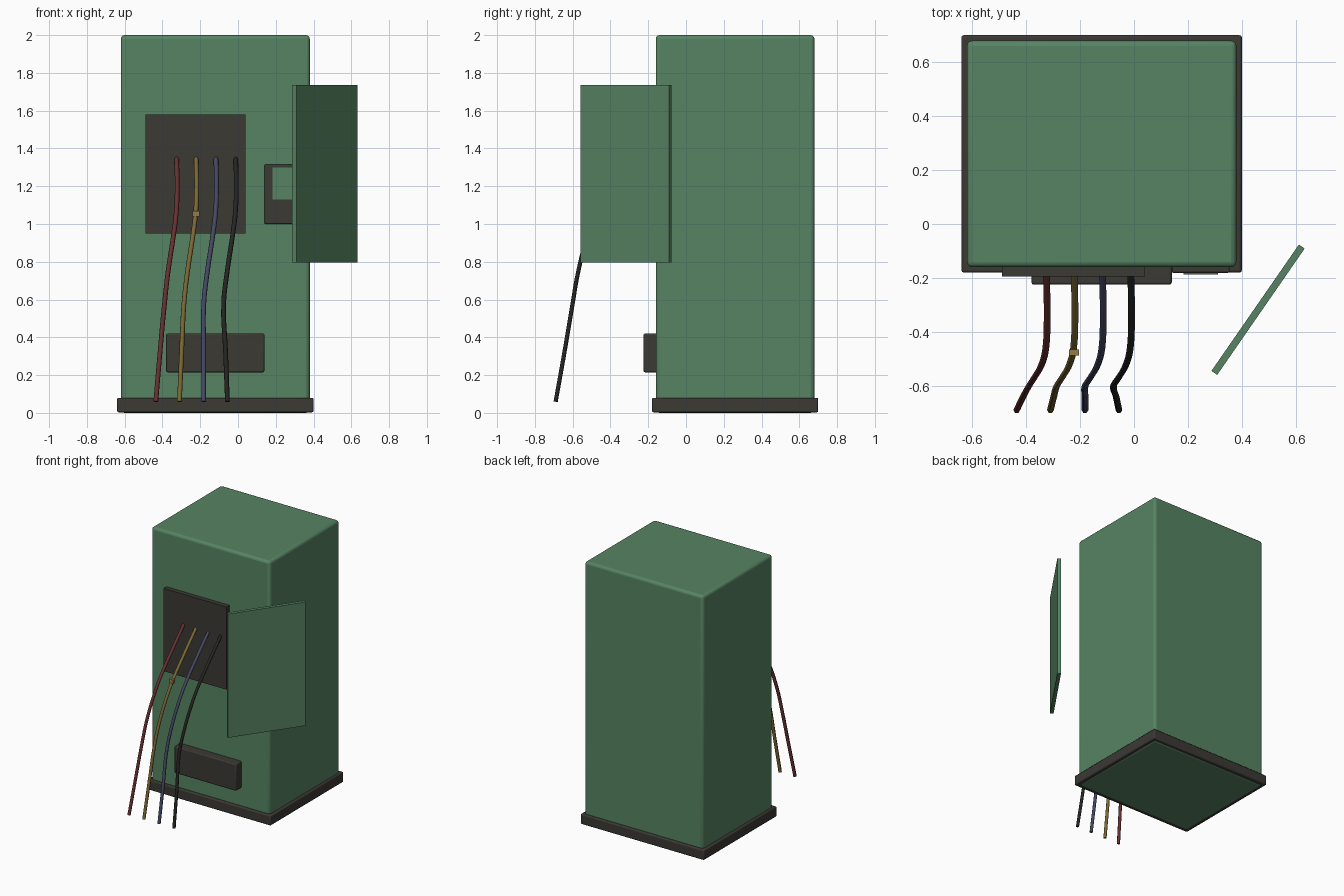
import bpy
import math
from mathutils import Vector

old = bpy.data.objects.get("Cube")
if old:
    bpy.data.objects.remove(old, do_unlink=True)


def material(name, r, g, b):
    m = bpy.data.materials.new(name)
    m.use_nodes = True
    m.diffuse_color = (r, g, b, 1)
    bsdf = m.node_tree.nodes["Principled BSDF"]
    bsdf.inputs["Base Color"].default_value = (r, g, b, 1)
    bsdf.inputs["Roughness"].default_value = 0.6
    return m


green = material("cabinet green", 0.095, 0.23, 0.125)
dark = material("dark metal", 0.045, 0.041, 0.034)
red = material("wire red", 0.14, 0.03, 0.03)
yellow = material("wire yellow", 0.2, 0.14, 0.035)
blue = material("wire blue", 0.06, 0.065, 0.13)
black = material("wire black", 0.018, 0.018, 0.016)
brass = material("clip brass", 0.3, 0.2, 0.07)


def box(name, low, high, mat, bevel=0.0, segments=2, turn=0.0):
    low, high = Vector(low), Vector(high)
    bpy.ops.mesh.primitive_cube_add(size=1, location=(low + high) / 2)
    ob = bpy.context.object
    ob.name = name
    ob.scale = high - low
    bpy.ops.object.transform_apply(location=False, rotation=False, scale=True)
    ob.rotation_euler.z = turn
    ob.data.materials.append(mat)
    if bevel:
        mod = ob.modifiers.new("Bevel", 'BEVEL')
        mod.width = bevel
        mod.segments = segments
        bpy.ops.object.shade_smooth_by_angle(angle=math.radians(40))
    return ob


# Cabinet and plinth
box("cabinet_body", (-0.62, -0.16, 0), (0.38, 0.68, 2), green, 0.02, 3)
box("plinth", (-0.64, -0.18, 0.003), (0.40, 0.70, 0.08), dark, 0.008)

# Fittings on the front
box("wiring_recess_plate", (-0.49, -0.195, 0.95), (0.04, -0.15, 1.58), dark)
box("lower_vent_box", (-0.38, -0.225, 0.215), (0.14, -0.15, 0.42), dark, 0.008)
box("keypad_plate", (0.14, -0.181, 1.0), (0.355, -0.15, 1.315), dark, 0.006)
box("keypad_screen", (0.183, -0.188, 1.13), (0.312, -0.178, 1.30), green)

# Access door swung open
box("open_door", (0.175, -0.331, 0.795), (0.745, -0.305, 1.737), green,
    turn=math.radians(55.3))

# Shared hanging path: sideways shift, depth, height
PATH = [(0, -0.185, 1.35), (0.003, -0.34, 1.2), (-0.002, -0.46, 1.06),
        (-0.015, -0.515, 0.95), (-0.045, -0.57, 0.75), (-0.064, -0.60, 0.58)]


def wire(name, start_x, end_x, mat):
    points = [(start_x + dx, y, z) for dx, y, z in PATH]
    last_x = points[-1][0]
    points += [(last_x + (end_x - last_x) * 0.5, -0.642, 0.33), (end_x, -0.69, 0.06)]
    curve = bpy.data.curves.new(name, 'CURVE')
    curve.dimensions = '3D'
    curve.bevel_depth = 0.0125
    curve.bevel_resolution = 1
    curve.resolution_u = 4
    curve.use_fill_caps = True
    spline = curve.splines.new('BEZIER')
    spline.bezier_points.add(len(points) - 1)
    for bp, co in zip(spline.bezier_points, points):
        bp.co = co
        bp.handle_left_type = bp.handle_right_type = 'AUTO'
    curve.materials.append(mat)
    ob = bpy.data.objects.new(name, curve)
    bpy.context.collection.objects.link(ob)


wire("red_wire", -0.325, -0.435, red)
wire("yellow_wire", -0.222, -0.31, yellow)
wire("blue_wire", -0.117, -0.182, blue)
wire("black_wire", -0.012, -0.056, black)

# Clip around the yellow wire
box("wire_clip", (-0.241, -0.488, 1.04), (-0.204, -0.466, 1.07), brass)
